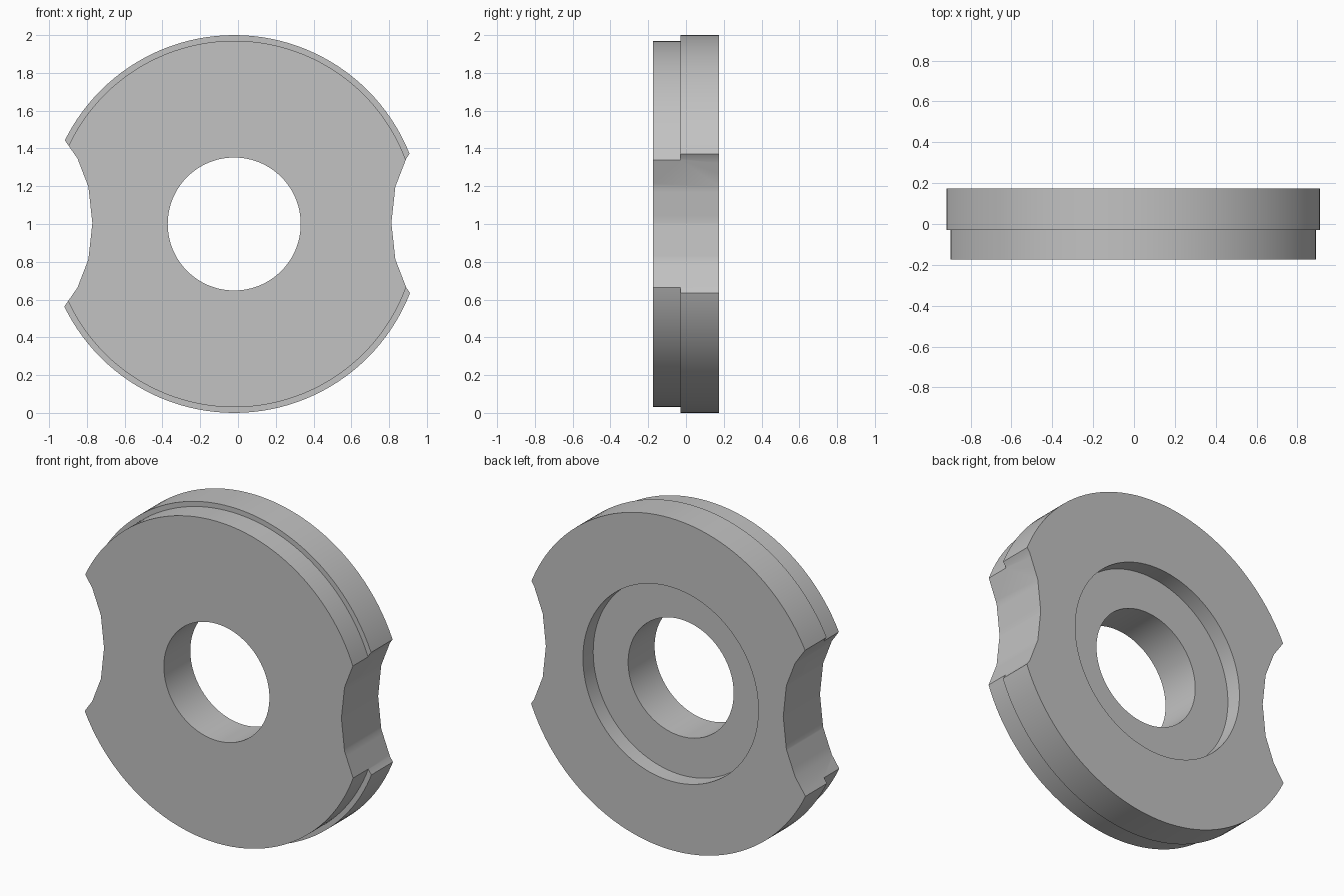
import bpy, bmesh, math
from mathutils import Vector

cube = bpy.data.objects.get("Cube")
if cube:
    bpy.data.objects.remove(cube, do_unlink=True)

CENTER = Vector((-0.02, 0, 1))

grey = bpy.data.materials.new("plain_grey")
grey.use_nodes = True
grey.diffuse_color = (0.54, 0.54, 0.54, 1)
grey.node_tree.nodes["Principled BSDF"].inputs["Base Color"].default_value = grey.diffuse_color


def finish(bm, name):
    bmesh.ops.recalc_face_normals(bm, faces=bm.faces)
    mesh = bpy.data.meshes.new(name)
    bm.to_mesh(mesh)
    bm.free()
    mesh.materials.append(grey)
    obj = bpy.data.objects.new(name, mesh)
    bpy.context.collection.objects.link(obj)
    return obj


# Stepped disc with a bore and a recess in the back, turned about y
front, step, floor, back = -0.175, -0.03, 0.077, 0.175
profile = [(0.352, front), (0.97, front), (0.97, step), (1, step),
           (1, back), (0.585, back), (0.585, floor), (0.352, floor)]
bm = bmesh.new()
verts = [bm.verts.new(CENTER + Vector((0, y, r))) for r, y in profile]
edges = [bm.edges.new((verts[i - 1], verts[i])) for i in range(len(verts))]
bmesh.ops.spin(bm, geom=verts + edges, cent=CENTER, axis=(0, 1, 0),
               angle=math.tau, steps=128, use_merge=False)
bmesh.ops.remove_doubles(bm, verts=bm.verts, dist=1e-4)
disc = finish(bm, "stepped_disc")

# Faceted side notches, cut right through the rim
half = [(0, 0), (0.021, 0.192), (0.079, 0.342), (0.175, 0.48)]
outline = [(s, -h) for s, h in reversed(half[1:])] + half
for side, depth in ((1, 0.812), (-1, 0.771)):
    pts = [(depth + s, h) for s, h in outline] + [(1.4, 0.48), (1.4, -0.48)]
    bm = bmesh.new()
    face = bm.faces.new([bm.verts.new((side * x, -0.4, 1.005 + z)) for x, z in pts])
    ext = bmesh.ops.extrude_face_region(bm, geom=[face])["geom"]
    bmesh.ops.translate(bm, vec=(0, 0.8, 0),
                        verts=[g for g in ext if isinstance(g, bmesh.types.BMVert)])
    cutter = finish(bm, "notch_cutter")
    cutter.hide_render = True
    mod = disc.modifiers.new("notch", "BOOLEAN")
    mod.operation = "DIFFERENCE"
    mod.solver = "EXACT"
    mod.object = cutter
    bpy.context.view_layer.objects.active = disc
    bpy.ops.object.modifier_apply(modifier=mod.name)
    bpy.data.objects.remove(cutter, do_unlink=True)

# Smooth round walls, crisp edges
bpy.ops.object.select_all(action="DESELECT")
disc.select_set(True)
bpy.context.view_layer.objects.active = disc
bpy.ops.object.shade_smooth_by_angle(angle=math.radians(30))
